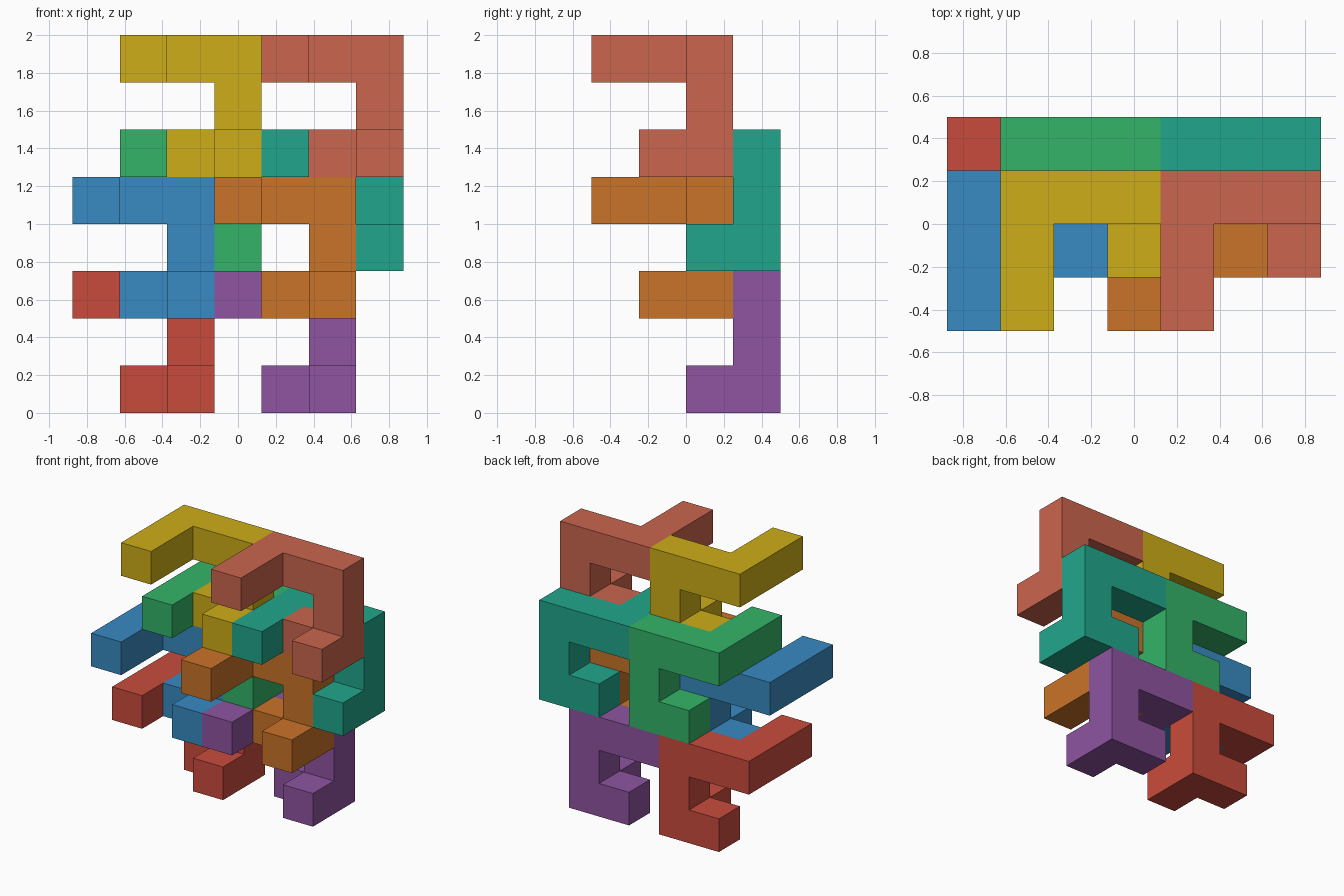
import bpy, bmesh
from mathutils import Vector

if "Cube" in bpy.data.objects:
    bpy.data.objects.remove(bpy.data.objects["Cube"])

U = 0.25  # cell edge
ORIGIN = Vector((-0.875, -0.5, 0))

# The one nine-cell hooked piece that every part repeats
PIECE = [(0, 0, 2), (0, 1, 2), (0, 2, 2), (1, 2, 2), (2, 2, 2),
         (2, 2, 1), (2, 2, 0), (2, 1, 0), (1, 2, 0)]

# name, cell offset, sRGB colour
PIECES = [
    ("red_piece", (0, 1, 0), (201, 75, 60)),
    ("purple_piece", (3, 1, 0), (142, 84, 161)),
    ("blue_piece", (0, 0, 2), (56, 138, 194)),
    ("orange_piece", (3, 0, 2), (202, 115, 41)),
    ("green_piece", (1, 1, 3), (52, 180, 104)),
    ("teal_piece", (4, 1, 3), (33, 166, 140)),
    ("yellow_piece", (1, 0, 5), (206, 173, 24)),
    ("salmon_piece", (4, 0, 5), (203, 102, 78)),
]


def linear(c):
    c /= 255
    return c / 12.92 if c <= 0.04045 else ((c + 0.055) / 1.055) ** 2.4


def add_piece(name, offset, rgb):
    bm = bmesh.new()
    # one cube per cell
    for cell in PIECE:
        cube = bmesh.ops.create_cube(bm, size=U)
        centre = ORIGIN + (Vector(cell) + Vector(offset) + Vector((.5, .5, .5))) * U
        bmesh.ops.translate(bm, verts=cube["verts"], vec=centre)
    # remove the walls between neighbouring cells
    seen = {}
    for f in bm.faces:
        key = tuple(round(c * 1000) for c in f.calc_center_median())
        seen.setdefault(key, []).append(f)
    inner = [f for group in seen.values() if len(group) > 1 for f in group]
    bmesh.ops.delete(bm, geom=inner, context="FACES")
    # weld into one solid with clean flat sides
    bmesh.ops.remove_doubles(bm, verts=bm.verts[:], dist=0.001)
    bmesh.ops.dissolve_limit(bm, angle_limit=0.01, verts=bm.verts[:], edges=bm.edges[:])
    bmesh.ops.recalc_face_normals(bm, faces=bm.faces[:])

    mesh = bpy.data.meshes.new(name)
    bm.to_mesh(mesh)
    bm.free()
    mat = bpy.data.materials.new(name + "_colour")
    mat.diffuse_color = (*[linear(c) for c in rgb], 1)
    mat.use_nodes = True
    mat.node_tree.nodes["Principled BSDF"].inputs["Base Color"].default_value = mat.diffuse_color
    mesh.materials.append(mat)
    bpy.context.collection.objects.link(bpy.data.objects.new(name, mesh))


for piece in PIECES:
    add_piece(*piece)
